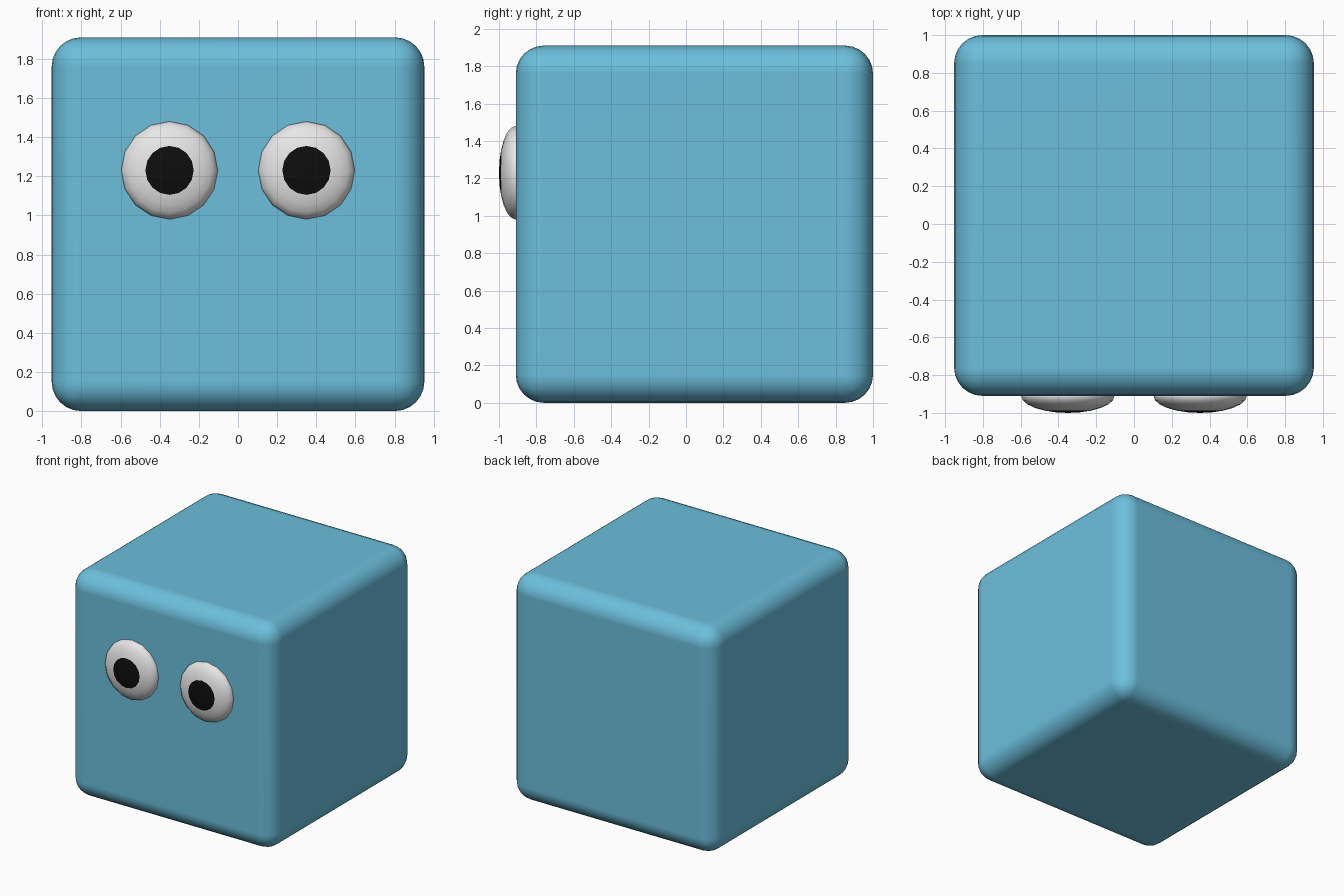
import bpy, bmesh, math
from mathutils import Matrix

if "Cube" in bpy.data.objects:
    bpy.data.objects.remove(bpy.data.objects["Cube"])


def make_material(name, rgb):
    m = bpy.data.materials.new(name)
    m.diffuse_color = (*rgb, 1)
    m.use_nodes = True
    m.node_tree.nodes["Principled BSDF"].inputs["Base Color"].default_value = m.diffuse_color
    return m


blue = make_material("sky blue", (0.15, 0.52, 0.72))
white = make_material("soft white", (0.8, 0.8, 0.8))
black = make_material("pupil black", (0.004, 0.004, 0.004))


def make_object(name, bm, materials):
    mesh = bpy.data.meshes.new(name)
    for f in bm.faces:
        f.smooth = True
    bm.to_mesh(mesh)
    bm.free()
    for m in materials:
        mesh.materials.append(m)
    obj = bpy.data.objects.new(name, mesh)
    bpy.context.collection.objects.link(obj)
    return obj


# Body: a cube with generously rounded edges
bm = bmesh.new()
bmesh.ops.create_cube(bm, size=1)
bmesh.ops.scale(bm, vec=(1.905, 1.91, 1.91), verts=bm.verts)
bmesh.ops.translate(bm, vec=(0, 0.045, 0.955), verts=bm.verts)
bmesh.ops.bevel(bm, geom=bm.edges[:], offset=0.15, segments=6,
                profile=0.5, affect='EDGES')
body = make_object("body", bm, [blue])
normals = body.modifiers.new("flat sides", 'WEIGHTED_NORMAL')
normals.keep_sharp = True


# Eyes: flattened spheres whose front cap is the pupil
def make_eye(name, x):
    bm = bmesh.new()
    bmesh.ops.create_uvsphere(bm, u_segments=16, v_segments=12, radius=1)
    for f in bm.faces:
        f.material_index = 1 if f.calc_center_median().z > math.cos(math.radians(30)) else 0
    bmesh.ops.transform(bm, matrix=Matrix.Rotation(math.pi / 2, 4, 'X'), verts=bm.verts)
    bmesh.ops.scale(bm, vec=(0.247, 0.09, 0.25), verts=bm.verts)
    bmesh.ops.translate(bm, vec=(x, -0.91, 1.23), verts=bm.verts)
    make_object(name, bm, [white, black])


for name, x in (("left_eye", 0.35), ("right_eye", -0.35)):
    make_eye(name, x)
